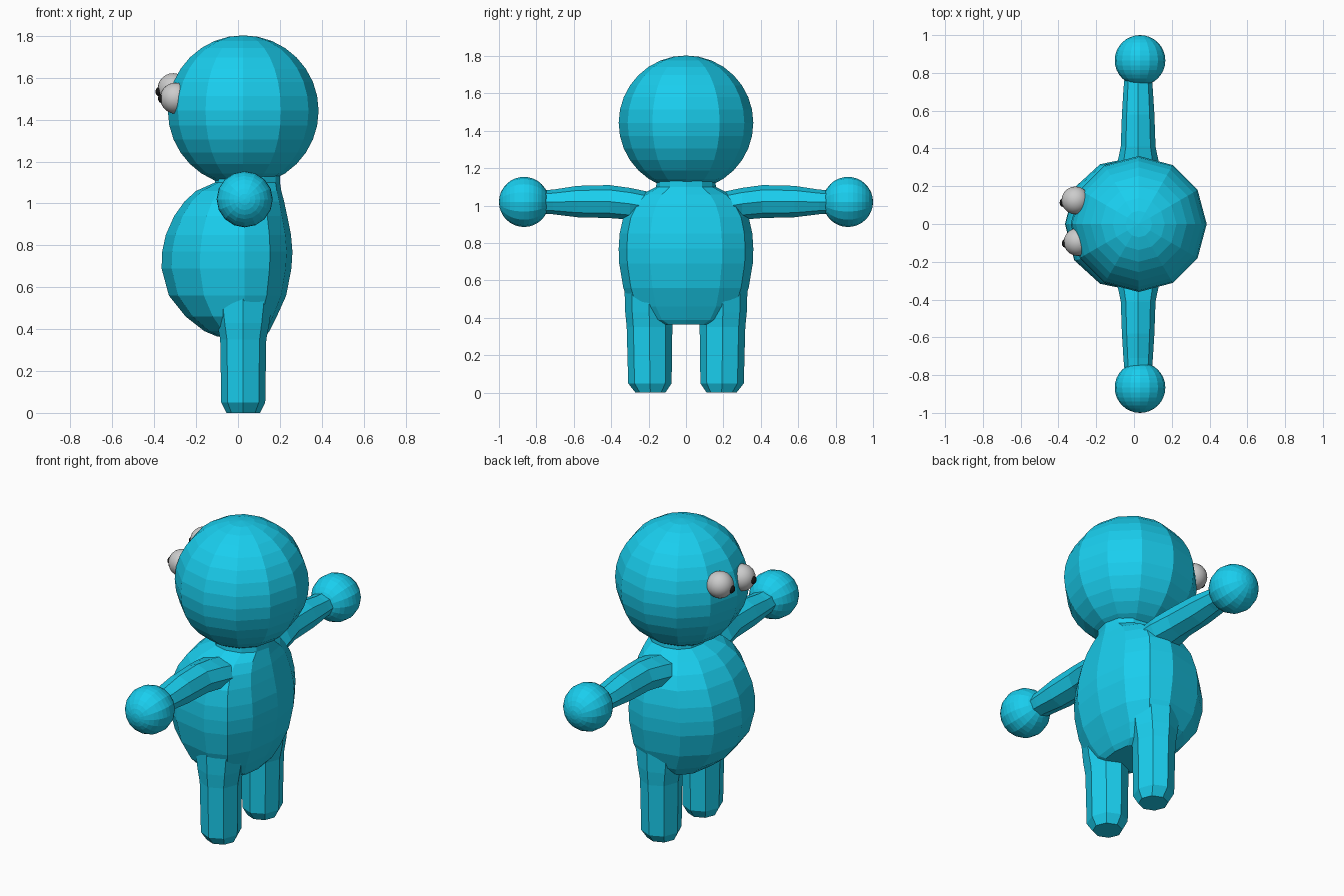
import bpy, bmesh
from math import sin, cos, pi, copysign
from mathutils import Vector

if "Cube" in bpy.data.objects:
    bpy.data.objects.remove(bpy.data.objects["Cube"])


def material(name, rgb):
    m = bpy.data.materials.new(name)
    m.diffuse_color = (*rgb, 1)
    m.use_nodes = True
    m.node_tree.nodes["Principled BSDF"].inputs["Base Color"].default_value = m.diffuse_color
    return m


BLUE = material("blue", (0.01, 0.62, 0.86))
BLACK = material("black", (0.01, 0.01, 0.01))


def finish(name, bm, mat, smooth=False):
    bmesh.ops.recalc_face_normals(bm, faces=bm.faces)
    for f in bm.faces:
        f.smooth = smooth
    me = bpy.data.meshes.new(name)
    bm.to_mesh(me)
    bm.free()
    ob = bpy.data.objects.new(name, me)
    if mat:
        me.materials.append(mat)
    bpy.context.collection.objects.link(ob)
    return ob


def loft(name, rings, mat):
    bm = bmesh.new()
    loops = [[bm.verts.new(p) for p in ring] for ring in rings]
    n = len(loops[0])
    for a, b in zip(loops, loops[1:]):
        for i in range(n):
            j = (i + 1) % n
            bm.faces.new((a[i], a[j], b[j], b[i]))
    bm.faces.new(loops[0])
    bm.faces.new(loops[-1])
    return finish(name, bm, mat)


def ball(name, centre, radii, segs, rings, mat, smooth=False, aim=None):
    bm = bmesh.new()
    bmesh.ops.create_uvsphere(bm, u_segments=segs, v_segments=rings, radius=1)
    bmesh.ops.scale(bm, vec=Vector(radii), verts=bm.verts)
    if aim:
        q = Vector(aim).to_track_quat('Z', 'Y')
        bmesh.ops.rotate(bm, matrix=q.to_matrix(), verts=bm.verts)
    bmesh.ops.translate(bm, vec=Vector(centre), verts=bm.verts)
    return finish(name, bm, mat, smooth)


def angles(n):
    return [2 * pi * i / n for i in range(n)]


# Torso: 12-sided sections with a deep belly (-x) and a shallower back
CX = 0.03
torso = [  # z, belly x, back x, half width y
    (0.365, -0.10, 0.13, 0.17), (0.39, -0.16, 0.15, 0.24),
    (0.46, -0.25, 0.185, 0.30), (0.56, -0.33, 0.23, 0.335),
    (0.69, -0.365, 0.255, 0.357), (0.77, -0.362, 0.26, 0.36),
    (0.85, -0.345, 0.253, 0.355), (0.94, -0.305, 0.235, 0.335),
    (1.01, -0.255, 0.22, 0.295), (1.06, -0.20, 0.207, 0.24),
    (1.10, -0.11, 0.20, 0.16), (1.20, -0.10, 0.20, 0.15)]


def torso_ring(z, front, back, half):
    pts = []
    for a in angles(12):
        c, s = cos(a), sin(a)
        x = CX + (back - CX if c > 0 else CX - front) * copysign(abs(c) ** 0.9, c)
        pts.append((x, half * copysign(abs(s) ** 0.9, s), z))
    return pts


loft("torso", [torso_ring(*r) for r in torso], BLUE)

# Head
ball("head", (0.025, 0, 1.443), (0.36, 0.36, 0.36), 12, 16, BLUE)

# Limbs, one per side
leg = [  # z, centre y, half x, half y
    (0, 0.19, 0.08, 0.08), (0.05, 0.193, 0.105, 0.116),
    (0.35, 0.195, 0.11, 0.122), (0.43, 0.197, 0.125, 0.128),
    (0.60, 0.195, 0.15, 0.135), (0.75, 0.19, 0.16, 0.13)]
arm = [  # y, half x, centre z, half z
    (0.18, 0.13, 0.99, 0.08), (0.30, 0.115, 1.01, 0.085),
    (0.41, 0.092, 1.022, 0.088), (0.58, 0.086, 1.022, 0.084),
    (0.71, 0.078, 1.02, 0.066), (0.80, 0.07, 1.02, 0.06)]
for side, s in (("right", -1), ("left", 1)):
    loft(side + "_leg",
         [[(0.025 + hx * cos(a), s * (y + hy * sin(a)), z) for a in angles(8)]
          for z, y, hx, hy in leg], BLUE)
    loft(side + "_arm",
         [[(0.022 + hx * cos(a), s * y, z + hz * sin(a)) for a in angles(8)]
          for y, hx, z, hz in arm], BLUE)
    ball(side + "_hand", (0.032, s * 0.866, 1.02), (0.134,) * 3, 16, 16, BLUE,
         aim=(0, s, 0))

# Eyes and pupils on the belly side, slightly uneven
for side, eye, pupil in (
        ("right", (-0.298, -0.095, 1.503), (-0.366, -0.103, 1.502)),
        ("left", (-0.31, 0.125, 1.548), (-0.378, 0.113, 1.534))):
    ball(side + "_eye", eye, (0.074,) * 3, 20, 14, None, True)
    ball(side + "_pupil", pupil, (0.016, 0.022, 0.022), 12, 8, BLACK, True)
